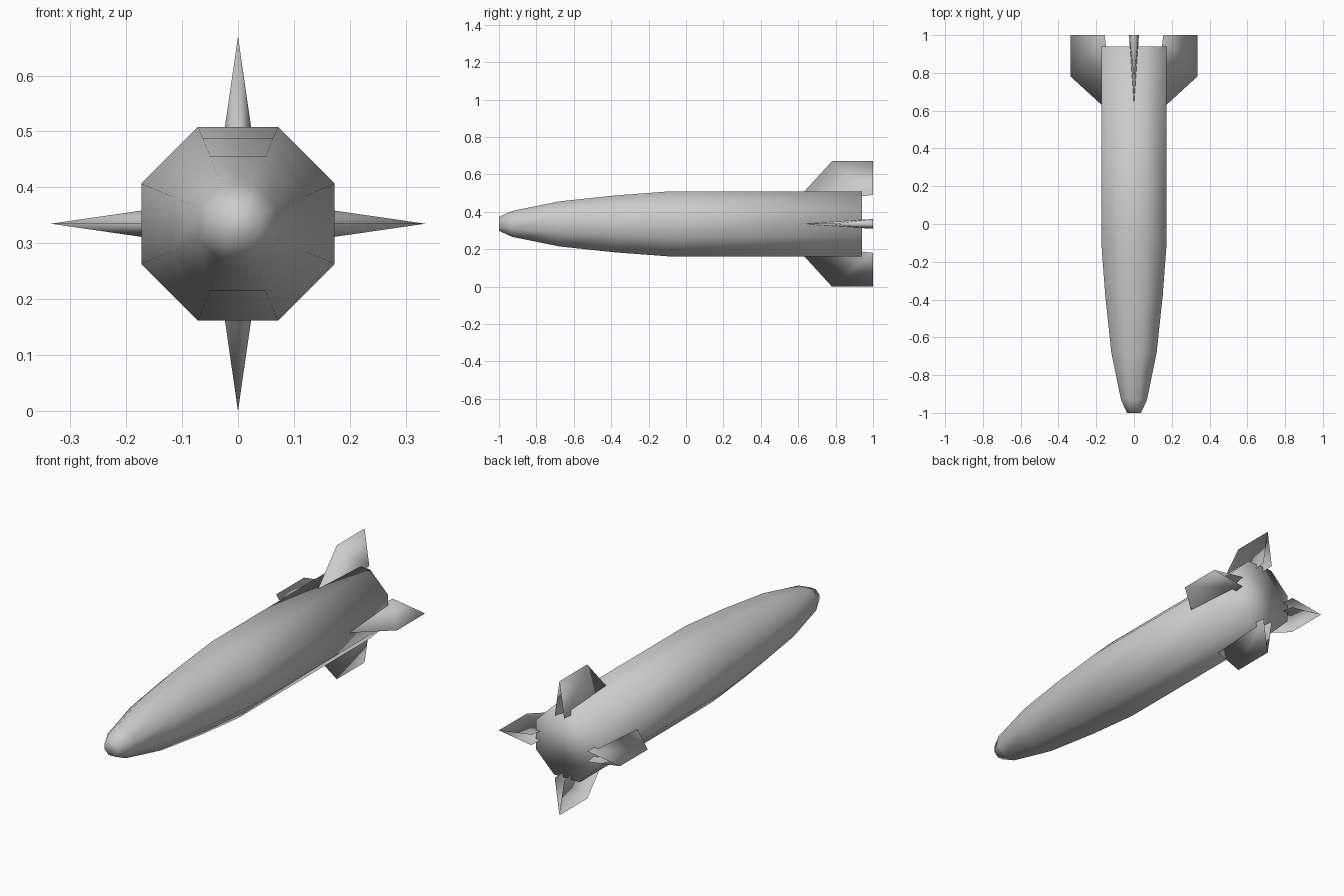
import bpy
import bmesh
from math import pi, cos, sin
from mathutils import Matrix

cube = bpy.data.objects.get("Cube")
if cube:
    bpy.data.objects.remove(cube, do_unlink=True)

AXIS_Z = 0.335   # height of the long axis
SIDES = 8

metal = bpy.data.materials.new("grey_metal")
metal.use_nodes = True
grey = (0.6, 0.6, 0.6, 1)
metal.diffuse_color = grey
metal.node_tree.nodes["Principled BSDF"].inputs["Base Color"].default_value = grey


def finish(name, bm):
    """Turn a bmesh into a smooth, coloured object."""
    for face in bm.faces:
        face.smooth = True
    mesh = bpy.data.meshes.new(name)
    bm.to_mesh(mesh)
    bm.free()
    mesh.materials.append(metal)
    obj = bpy.data.objects.new(name, mesh)
    obj.location.z = AXIS_Z
    bpy.context.collection.objects.link(obj)
    return obj


# Body: octagonal rings along y, given as (y, distance to the flat side)
profile = [(-1, 0.037), (-0.93, 0.069), (-0.68, 0.12),
           (-0.38, 0.152), (-0.1, 0.173), (0.94, 0.173)]
bm = bmesh.new()
rings = []
for y, flat in profile:
    radius = flat / cos(pi / SIDES)
    angles = [(i + 0.5) * 2 * pi / SIDES for i in range(SIDES)]
    rings.append([bm.verts.new((radius * cos(a), y, radius * sin(a))) for a in angles])
for a, b in zip(rings, rings[1:]):
    for i in range(SIDES):
        j = (i + 1) % SIDES
        bm.faces.new((a[i], a[j], b[j], b[i]))
bm.faces.new(rings[0])
bm.faces.new(rings[-1])
bmesh.ops.recalc_face_normals(bm, faces=bm.faces)
finish("body", bm)

# Fins: folded sheets, open at the back, sharing the leading and outer edges
for k, name in enumerate(["top_fin", "left_fin", "bottom_fin", "right_fin"]):
    bm = bmesh.new()
    root = bm.verts.new((0, 0.57, 0.105))
    tip = bm.verts.new((0, 0.78, 0.335))
    rear_tip = bm.verts.new((0, 1, 0.335))
    left = bm.verts.new((0.026, 1, 0.155))
    right = bm.verts.new((-0.026, 1, 0.155))
    bm.faces.new((root, left, tip))
    bm.faces.new((left, rear_tip, tip))
    bm.faces.new((root, tip, right))
    bm.faces.new((right, tip, rear_tip))
    bm.transform(Matrix.Rotation(k * pi / 2, 4, 'Y'))
    finish(name, bm)
